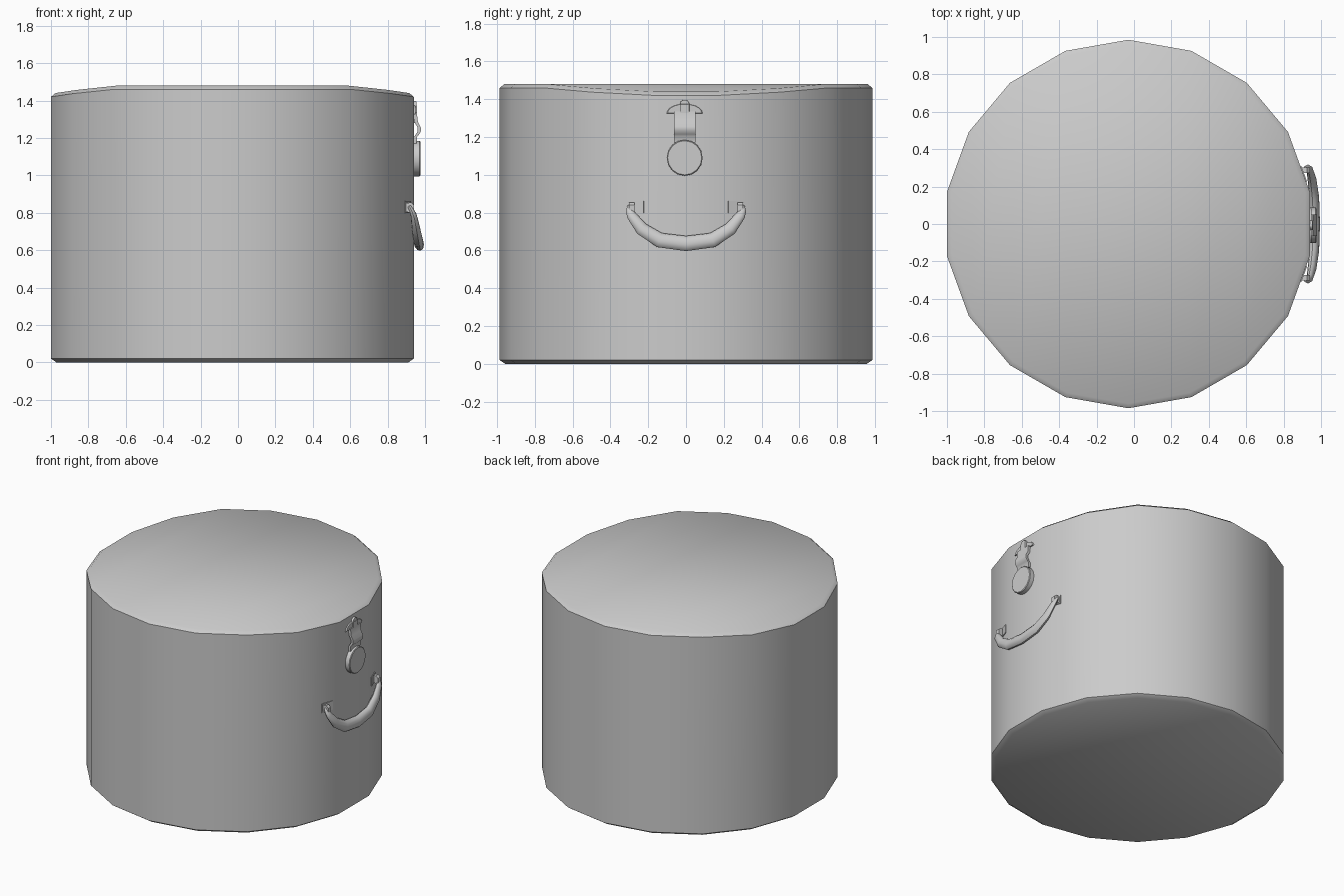
import bpy, bmesh
from math import sin, cos, pi, radians
from mathutils import Vector, Matrix

if "Cube" in bpy.data.objects:
    bpy.data.objects.remove(bpy.data.objects["Cube"])


def make(name, verts, faces, angle=40):
    me = bpy.data.meshes.new(name)
    me.from_pydata([tuple(v) for v in verts], [], faces)
    bm = bmesh.new()
    bm.from_mesh(me)
    bmesh.ops.recalc_face_normals(bm, faces=bm.faces)
    bm.to_mesh(me)
    bm.free()
    ob = bpy.data.objects.new(name, me)
    bpy.context.collection.objects.link(ob)
    bpy.ops.object.select_all(action='DESELECT')
    ob.select_set(True)
    bpy.context.view_layer.objects.active = ob
    bpy.ops.object.shade_smooth_by_angle(angle=radians(angle))
    return ob


def bridge(rings, n):
    return [(r * n + i, r * n + (i + 1) % n, (r + 1) * n + (i + 1) % n, (r + 1) * n + i)
            for r in range(rings - 1) for i in range(n)]


def loft(name, rings, angle=40):
    n = len(rings[0])
    faces = bridge(len(rings), n)
    faces += [tuple(range(n)), tuple(range((len(rings) - 1) * n, len(rings) * n))]
    return make(name, sum(rings, []), faces, angle)


def plate(name, outline, x0, x1):
    # extrude a (y, z) outline along x with a small front chamfer
    c = Vector((sum(p[0] for p in outline), sum(p[1] for p in outline))) / len(outline)
    rings = []
    for x, s in ((x0, 1), (x1 - 0.004, 1), (x1, 0.95)):
        rings.append([(x, c.x + (p[0] - c.x) * s, c.y + (p[1] - c.y) * s) for p in outline])
    return loft(name, rings)


# Round box: 18 sides, lid gently curved down toward +x and -x
N, CX, R = 18, -0.03, 0.985
ANG = [radians(10 + 20 * i) for i in range(N)]


def lid_z(a):
    d = abs(cos(a))
    return 1.48 - 0.04 * max(0, (d - 0.64) / 0.345) ** 1.3


def ring(r, zf):
    return [(CX + r * cos(a), r * sin(a), zf(a)) for a in ANG]


rings = [ring(R - 0.03, lambda a: 0), ring(R, lambda a: 0.02),
         ring(R, lambda a: lid_z(a) - 0.02), ring(R - 0.025, lid_z)]
top = 3 * N
faces = bridge(4, N) + [tuple(range(N))]
# lid strips run across y, from vertex i to its mirror
for i in range(8):
    a, b = top + i, top + i + 1
    c, d = top + N - 2 - i, top + (N - 1 - i)
    quad = []
    for v in (a, b, c, d):
        if v not in quad:
            quad.append(v)
    faces.append(tuple(quad))
make("box_body", sum(rings, []), faces)

# Latch: disc, bent hasp strap, half-round plate and top knob
CY = -0.007
disc = [(CY + 0.095 * cos(2 * pi * i / 16), 1.09 + 0.095 * sin(2 * pi * i / 16)) for i in range(16)]
plate("latch_disc", disc, 0.92, 0.975)
arch = [(CY + 0.095 * cos(pi * i / 10), 1.325 + 0.05 * sin(pi * i / 10)) for i in range(11)]
plate("latch_plate", arch, 0.92, 0.948)
knob = [(CY + 0.026 * cos(2 * pi * i / 10), 1.372 + 0.026 * sin(2 * pi * i / 10)) for i in range(10)]
plate("latch_knob", knob, 0.92, 0.955)
plate("latch_tongue", [(CY - 0.025, 1.28), (CY + 0.025, 1.28), (CY + 0.025, 1.375), (CY - 0.025, 1.375)], 0.92, 0.957)

profile = [(0.955, 1.17), (0.957, 1.205), (0.966, 1.215), (0.978, 1.235), (0.978, 1.255),
           (0.962, 1.285), (0.956, 1.335)]
strap = [(x, z) for x, z in profile] + [(x - 0.018, z) for x, z in reversed(profile)]
loft("latch_strap", [[(x, CY + s * 0.057, z) for x, z in strap] for s in (-1, 1)])

# Carrying handle: swept oval tube, thick in the middle
half = [(0.915, 0.295, 0.835, 0.015), (0.93, 0.298, 0.81, 0.02), (0.94, 0.288, 0.785, 0.026),
        (0.952, 0.235, 0.715, 0.035), (0.963, 0.14, 0.655, 0.04)]
path = [(x, -y, z, r) for x, y, z, r in half] + [(0.967, 0, 0.637, 0.041)] + half[::-1]
pts = [Vector(p[:3]) for p in path]
rings = []
for i, p in enumerate(pts):
    t = (pts[min(i + 1, len(pts) - 1)] - pts[max(i - 1, 0)]).normalized()
    out = Vector((1, 0, 0.22))
    out = (out - t * out.dot(t)).normalized()
    side = t.cross(out)
    r = path[i][3]
    rings.append([p + side * r * cos(2 * pi * k / 10) + out * r * 0.65 * sin(2 * pi * k / 10)
                  for k in range(10)])
loft("handle_grip", rings, 50)

# Handle mounts: thin plates on the angled faces and small loops
for s, side in ((-1, "left"), (1, "right")):
    rot = Matrix.Rotation(radians(20 * s), 3, 'Z')
    base = Vector((0.905, 0.265 * s, 0.83))
    box = [[base + rot @ Vector((x, y, z)) for y, z in
            ((-0.045, -0.032), (0.045, -0.032), (0.045, 0.032), (-0.045, 0.032))]
           for x in (-0.02, 0.006)]
    loft("handle_mount_" + side, box)
    y0 = 0.287 * s
    hook = [(0.89, 0.85), (0.925, 0.855), (0.942, 0.84), (0.942, 0.805), (0.93, 0.795), (0.89, 0.81)]
    loft("handle_loop_" + side, [[(x, y0 + d, z) for x, z in hook] for d in (-0.014, 0.014)])
